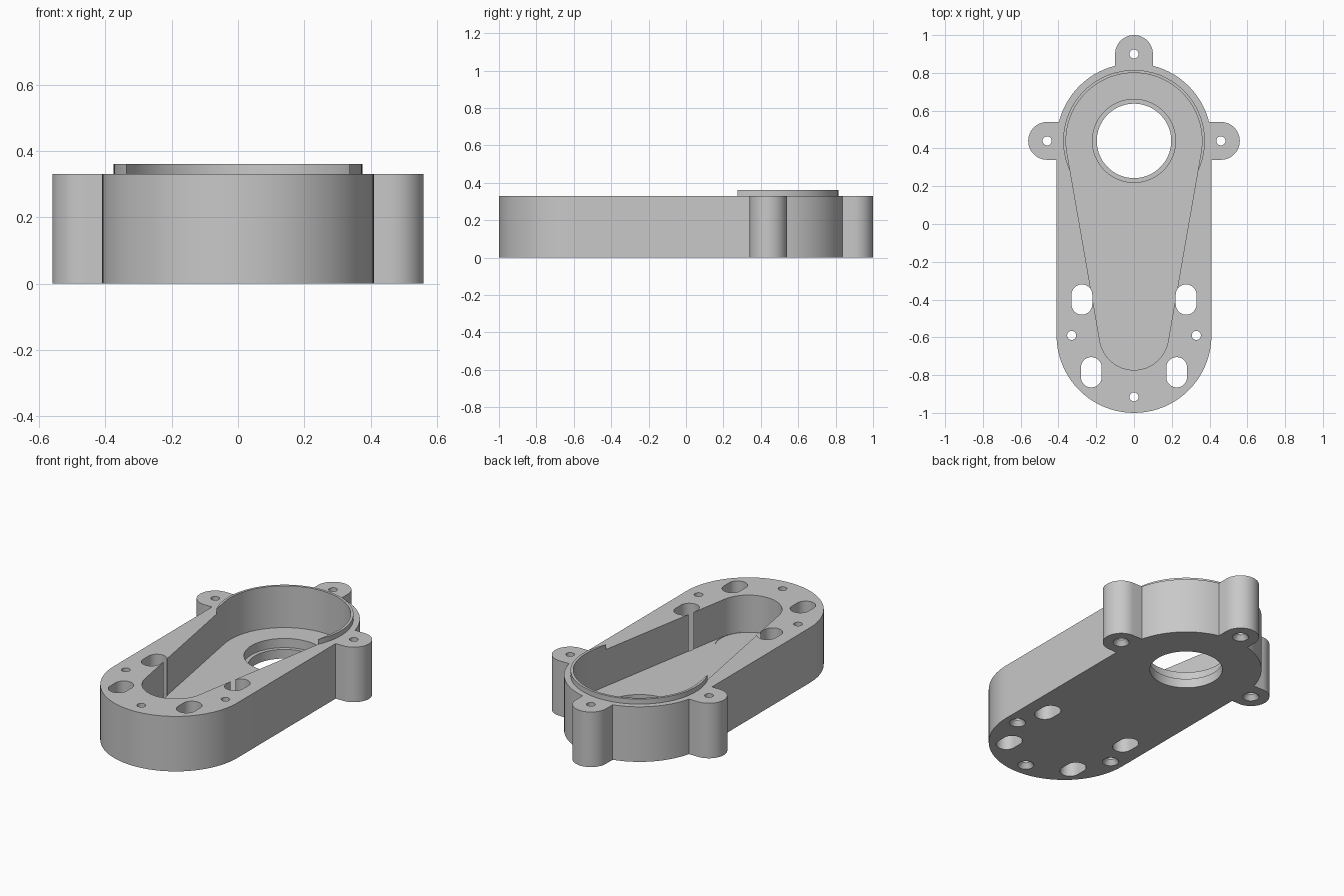
import bpy, bmesh
from math import acos, atan2, cos, sin, pi, hypot

if "Cube" in bpy.data.objects:
    bpy.data.objects.remove(bpy.data.objects["Cube"], do_unlink=True)

grey = bpy.data.materials.new("plain grey")
grey.use_nodes = True
grey.diffuse_color = (0.58, 0.58, 0.58, 1)
grey.node_tree.nodes["Principled BSDF"].inputs["Base Color"].default_value = grey.diffuse_color

HEIGHT, FLOOR = 0.33, 0.11
BORE_Y, FOOT_Y = 0.44, -0.59


def arc(c, r, a0, a1, n):
    return [(c[0] + r * cos(a0 + (a1 - a0) * i / n),
             c[1] + r * sin(a0 + (a1 - a0) * i / n)) for i in range(n + 1)]


def capsule(p, q, rp, rq):
    """Outline wrapped around two circles."""
    dx, dy = q[0] - p[0], q[1] - p[1]
    d, t = atan2(dy, dx), acos((rp - rq) / hypot(dx, dy))
    return arc(q, rq, d - t, d + t, 40) + arc(p, rp, d + t, d + 2 * pi - t, 40)


def circle(c, r, n=96):
    return arc(c, r, 0, 2 * pi, n)[:-1]


def prism(name, bottom, z0, z1, top=None):
    """Solid between two matching outlines."""
    bm = bmesh.new()
    low = [bm.verts.new((x, y, z0)) for x, y in bottom]
    high = [bm.verts.new((x, y, z1)) for x, y in (top or bottom)]
    bm.faces.new(low[::-1])
    bm.faces.new(high)
    n = len(low)
    for i in range(n):
        j = (i + 1) % n
        bm.faces.new((low[i], low[j], high[j], high[i]))
    bmesh.ops.recalc_face_normals(bm, faces=bm.faces)
    mesh = bpy.data.meshes.new(name)
    bm.to_mesh(mesh)
    bm.free()
    mesh.materials.append(grey)
    obj = bpy.data.objects.new(name, mesh)
    bpy.context.collection.objects.link(obj)
    return obj


def combine(target, tool, operation):
    bpy.context.view_layer.objects.active = target
    mod = target.modifiers.new("combine", 'BOOLEAN')
    mod.operation, mod.solver, mod.object = operation, 'EXACT', tool
    bpy.ops.object.modifier_apply(modifier=mod.name)
    bpy.data.objects.remove(tool, do_unlink=True)


bore, foot = (0, BORE_Y), (0, FOOT_Y)

# Main body
housing = prism("housing", capsule(bore, foot, 0.41, 0.41), 0, HEIGHT)

# Mounting lugs and raised rim
lugs = [(0, 0.9), (-0.46, BORE_Y), (0.46, BORE_Y)]
for x, y in lugs:
    inner = (x * 0.65, BORE_Y + (y - BORE_Y) * 0.65)
    combine(housing, prism("lug", capsule((x, y), inner, 0.1, 0.1), 0, HEIGHT), 'UNION')
combine(housing, prism("rim", circle(bore, 0.375), 0.25, 0.36), 'UNION')

# Tapered pocket, shallow seat, stepped bore
cutters = [
    prism("pocket", capsule(bore, foot, 0.36, 0.183), FLOOR, 0.5),
    prism("seat", circle(foot, 0.182), FLOOR - 0.003, 0.2),
    prism("bore_step", circle(bore, 0.22), 0.055, 0.2),
    prism("bore_hole", circle(bore, 0.197), -0.1, 0.2),
]

# Slots in mirrored pairs
for side in (-1, 1):
    for x, y in ((0.276, -0.4), (0.226, -0.785)):
        ends = (side * x, y - 0.025), (side * x, y + 0.025)
        cutters.append(prism("slot", capsule(*ends, 0.055, 0.055), -0.1, 0.5))

# Screw holes, countersunk underneath
for c in lugs + [(-0.33, FOOT_Y), (0.33, FOOT_Y), (0, -0.915)]:
    cutters.append(prism("screw_hole", circle(c, 0.024, 32), -0.1, 0.5))
    cutters.append(prism("countersink", circle(c, 0.051, 32), -0.01, 0.03, circle(c, 0.023, 32)))

for cutter in cutters:
    combine(housing, cutter, 'DIFFERENCE')

# Smooth curved walls with sharp edges
bpy.ops.object.select_all(action='DESELECT')
housing.select_set(True)
bpy.context.view_layer.objects.active = housing
bpy.ops.object.shade_smooth_by_angle(angle=pi / 6)
